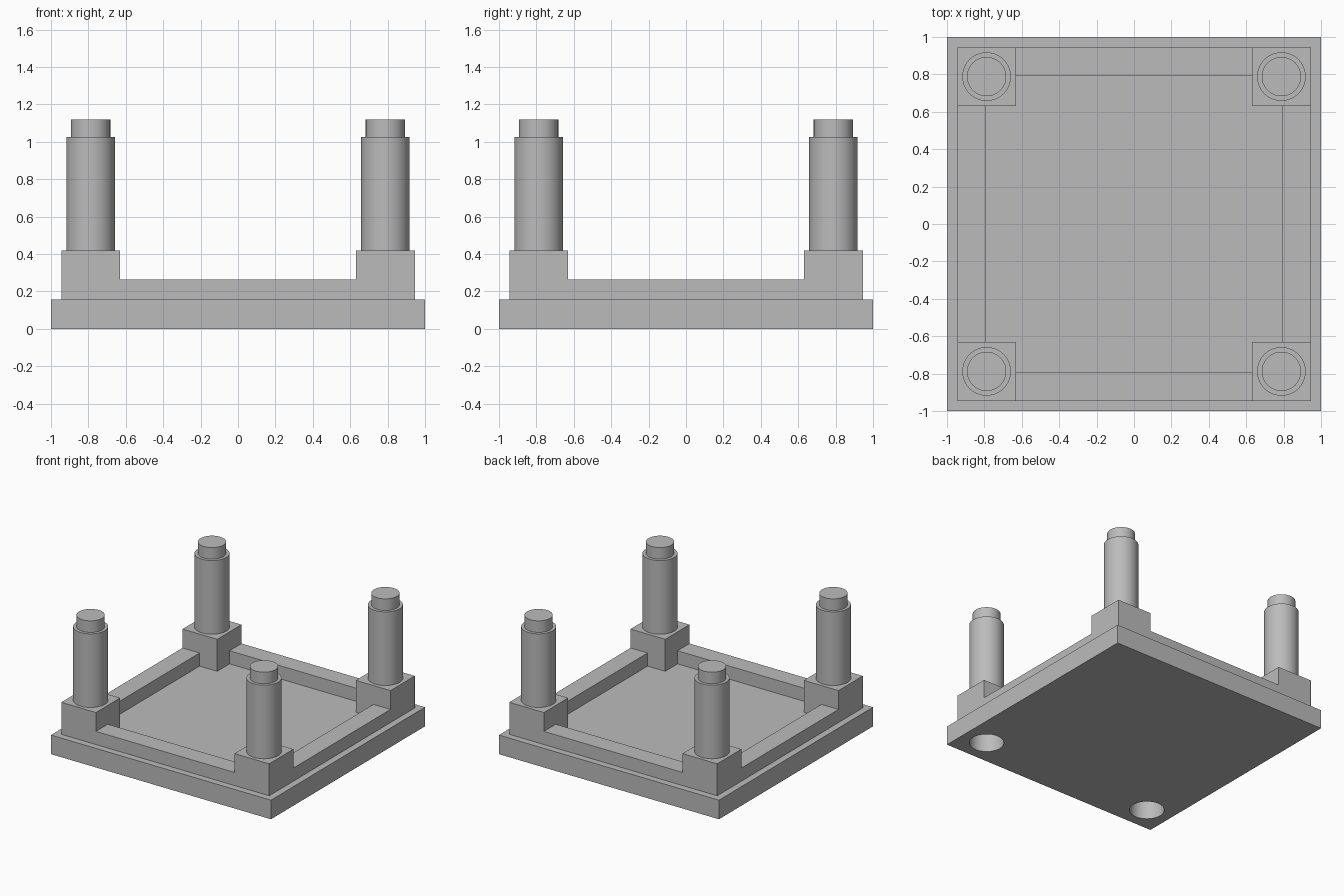
import bpy
import bmesh
import math
from mathutils import Matrix

cube = bpy.data.objects.get("Cube")
if cube:
    bpy.data.objects.remove(cube, do_unlink=True)

GREY = (0.5, 0.5, 0.5, 1.0)
mat = bpy.data.materials.new("plain_grey")
mat.use_nodes = True
mat.diffuse_color = GREY
mat.node_tree.nodes["Principled BSDF"].inputs["Base Color"].default_value = GREY

BASE_TOP, RAIL_TOP, BLOCK_TOP = 0.157, 0.265, 0.42
POST_TOP, PEG_TOP = 1.025, 1.12
OUTER, RAIL_IN, BLOCK_IN = 0.945, 0.79, 0.63
POST_POS, POST_R, PEG_R = 0.788, 0.13, 0.105


def make_object(name, bm):
    bmesh.ops.recalc_face_normals(bm, faces=bm.faces)
    mesh = bpy.data.meshes.new(name)
    bm.to_mesh(mesh)
    bm.free()
    mesh.materials.append(mat)
    obj = bpy.data.objects.new(name, mesh)
    bpy.context.collection.objects.link(obj)
    return obj


def box(name, low, high):
    bm = bmesh.new()
    bmesh.ops.create_cube(bm, size=1)
    for v in bm.verts:
        v.co = [l + (h - l) * (c + 0.5) for l, h, c in zip(low, high, v.co)]
    return make_object(name, bm)


def turned(name, profile, x, y, segments=64):
    """Revolve a (radius, height) profile around a vertical axis."""
    bm = bmesh.new()
    verts = [bm.verts.new((r, 0, z)) for r, z in profile]
    edges = [bm.edges.new(pair) for pair in zip(verts, verts[1:])]
    bmesh.ops.spin(bm, geom=verts + edges, cent=(0, 0, 0), axis=(0, 0, 1),
                   angle=math.tau, steps=segments)
    bmesh.ops.remove_doubles(bm, verts=bm.verts, dist=0.0001)
    bmesh.ops.transform(bm, matrix=Matrix.Translation((x, y, 0)), verts=bm.verts)
    return make_object(name, bm)


def smooth(obj):
    bpy.ops.object.select_all(action="DESELECT")
    obj.select_set(True)
    bpy.context.view_layer.objects.active = obj
    bpy.ops.object.shade_smooth_by_angle(angle=math.radians(30))


# Base plate with two round sockets under the front corners
base = box("base_plate", (-1, -1, 0), (1, 1, BASE_TOP))
for side, sx in (("left", 1), ("right", -1)):
    cutter = turned("socket_cutter_" + side,
                    [(0, -0.1), (POST_R, -0.1), (POST_R, 0.3), (0, 0.3)],
                    sx * POST_POS, -POST_POS)
    cutter.hide_render = True
    cutter.hide_set(True)
    mod = base.modifiers.new("socket_" + side, "BOOLEAN")
    mod.operation = "DIFFERENCE"
    mod.solver = "EXACT"
    mod.object = cutter

# Bake the cut and drop the cutters
bpy.context.view_layer.update()
cut = bpy.data.meshes.new_from_object(
    base.evaluated_get(bpy.context.evaluated_depsgraph_get()))
base.modifiers.clear()
base.data = cut
for obj in list(bpy.data.objects):
    if obj.name.startswith("socket_cutter"):
        bpy.data.objects.remove(obj, do_unlink=True)
smooth(base)

# Low rails between the corner blocks
for s, x_name, y_name in ((1, "left", "back"), (-1, "right", "front")):
    near, far = sorted((s * RAIL_IN, s * OUTER))
    box(x_name + "_rail", (near, -BLOCK_IN, BASE_TOP), (far, BLOCK_IN, RAIL_TOP))
    box(y_name + "_rail", (-BLOCK_IN, near, BASE_TOP), (BLOCK_IN, far, RAIL_TOP))

# Corner blocks carrying stepped posts
for y_name, sy in (("front", -1), ("back", 1)):
    for x_name, sx in (("left", 1), ("right", -1)):
        corner = y_name + "_" + x_name
        x0, x1 = sorted((sx * BLOCK_IN, sx * OUTER))
        y0, y1 = sorted((sy * BLOCK_IN, sy * OUTER))
        box(corner + "_block", (x0, y0, BASE_TOP), (x1, y1, BLOCK_TOP))
        post = turned(corner + "_post",
                      [(0, BLOCK_TOP), (POST_R, BLOCK_TOP), (POST_R, POST_TOP),
                       (PEG_R, POST_TOP), (PEG_R, PEG_TOP), (0, PEG_TOP)],
                      sx * POST_POS, sy * POST_POS)
        smooth(post)
